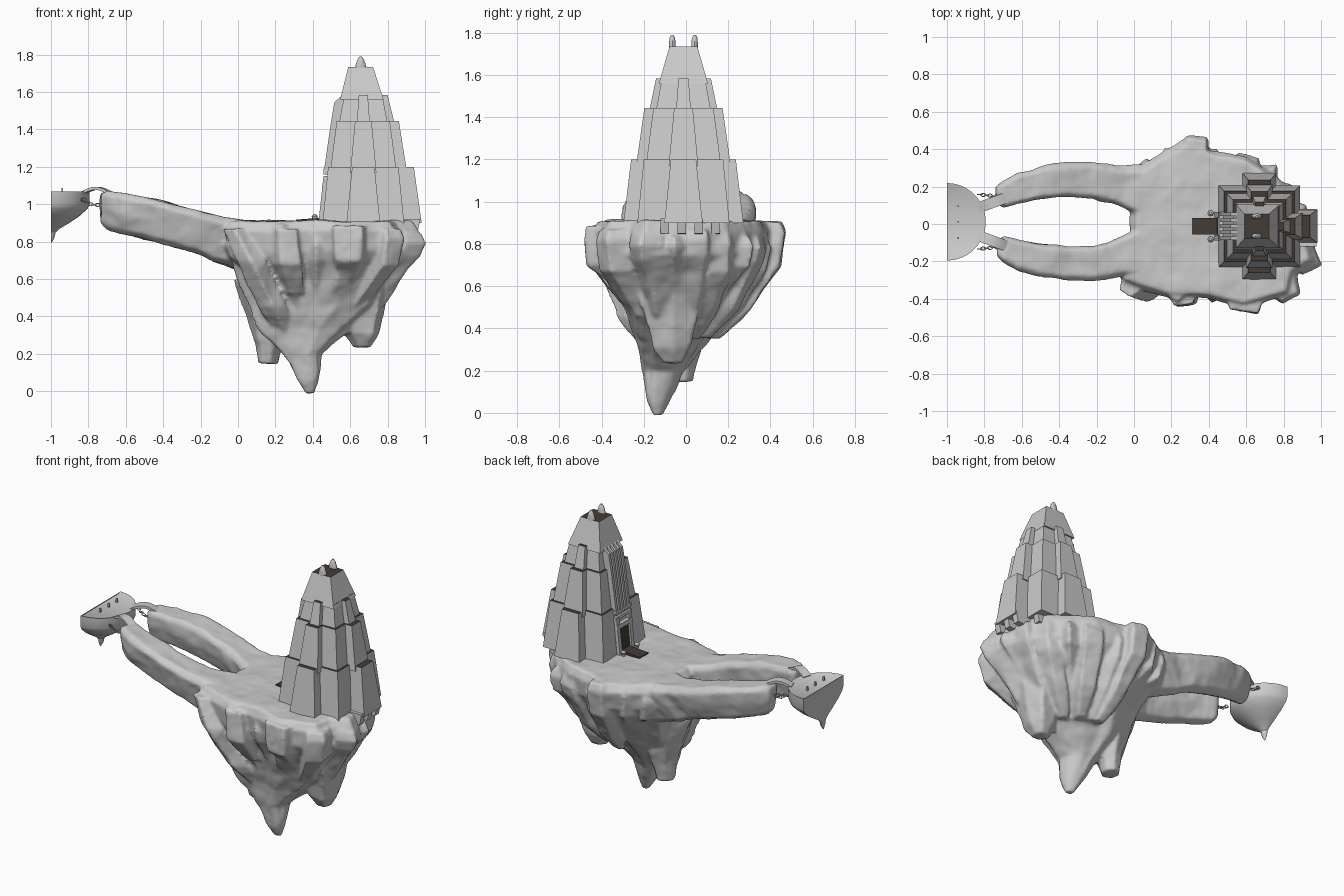
import bpy, bmesh, random
from math import sin, cos, pi
from mathutils import Vector

if "Cube" in bpy.data.objects:
    bpy.data.objects.remove(bpy.data.objects["Cube"])

random.seed(11)
dark = bpy.data.materials.new("dark_brown")
dark.diffuse_color = (0.06, 0.045, 0.035, 1)
dark.use_nodes = True
dark.node_tree.nodes["Principled BSDF"].inputs["Base Color"].default_value = dark.diffuse_color


def finish(name, bm, smooth=None):
    bmesh.ops.recalc_face_normals(bm, faces=bm.faces)
    me = bpy.data.meshes.new(name)
    bm.to_mesh(me)
    bm.free()
    ob = bpy.data.objects.new(name, me)
    bpy.context.collection.objects.link(ob)
    if smooth:
        bpy.context.view_layer.objects.active = ob
        ob.select_set(True)
        bpy.ops.object.shade_smooth_by_angle(angle=smooth)
        ob.select_set(False)
    return ob


def loft(bm, rings):
    """Closed skin through rings with equal point counts; returns the end cap."""
    rows = [[bm.verts.new(p) for p in r] for r in rings]
    n = len(rows[0])
    for a, b in zip(rows, rows[1:]):
        for i in range(n):
            bm.faces.new((a[i], a[(i + 1) % n], b[(i + 1) % n], b[i]))
    bm.faces.new(rows[0][::-1])
    return bm.faces.new(rows[-1])


def slab(bm, prof, y0, y1):
    """x-z profile extruded along y."""
    return loft(bm, [[(x, y, z) for x, z in prof] for y in (y0, y1)])


def box(bm, x0, x1, y0, y1, z0, z1):
    slab(bm, [(x0, z0), (x1, z0), (x1, z1), (x0, z1)], y0, y1)


def chunk(bm, stations, n=7, wob=0.2):
    """Irregular rock column through (x, y, z, radius) stations."""
    k = [1 + random.uniform(-wob, wob) for _ in range(n)]
    o = random.uniform(0, 6)
    loft(bm, [[(x + r * k[i] * cos(o + 2 * pi * i / n), y + r * k[i] * sin(o + 2 * pi * i / n), z)
               for i in range(n)] for x, y, z, r in stations])


# ---- floating rock: lofted core, hanging spikes, rim boulders and two arms, fused by remesh
rock = bmesh.new()
outline = [(-.01, 0), (0, .2), (.01, .3), (.14, .39), (.3, .48), (.4, .42), (.62, .38), (.76, .3),
           (.86, .2), (.93, .06), (.97, -.08), (1, -.2), (.89, -.27), (.87, -.39), (.62, -.46),
           (.43, -.41), (.17, -.4), (-.07, -.32), (0, -.15)]
levels = [(.91, -.04, .93, -.42, .43), (.86, -.08, .96, -.45, .46), (.75, -.06, .98, -.43, .44),
          (.6, -.01, .87, -.34, .32), (.46, .05, .79, -.28, .2), (.34, .1, .62, -.24, .1),
          (.2, .24, .45, -.21, .0), (.06, .32, .43, -.18, -.08), (-.012, .36, .41, -.16, -.11)]
loft(rock, [[(x0 + (x + .07) / 1.07 * (x1 - x0), y0 + (y + .46) / .94 * (y1 - y0), z)
             for x, y in outline] for z, x0, x1, y0, y1 in levels])
chunk(rock, [(.14, -.02, .6, .17), (.16, -.02, .4, .12), (.17, -.02, .25, .08), (.16, -.02, .15, .055)])
chunk(rock, [(.67, -.05, .6, .19), (.68, -.06, .42, .13), (.67, -.06, .31, .1), (.67, -.06, .235, .05)], 6)
# front crags: diagonal ridge and square blocks
chunk(rock, [(-.02, -.33, .87, .06), (.07, -.34, .7, .075), (.19, -.25, .45, .075), (.25, -.18, .32, .04)], 5)
chunk(rock, [(.6, -.36, .885, .14), (.6, -.37, .7, .12), (.58, -.27, .58, .06)], 5, .1)
chunk(rock, [(.25, -.36, .87, .09), (.27, -.36, .68, .09), (.3, -.26, .52, .06)], 5, .1)
for i, (x, y) in enumerate(outline[2:-1]):
    cx, cy = .42, -.05
    f = lambda t: (cx + (x - cx) * t, cy + (y - cy) * t)
    r = random.uniform(.07, .115)
    t = 1 - r / Vector((x - cx, y - cy)).length * .95
    zt, zm, zb = random.uniform(.82, .905), random.uniform(.66, .74), random.uniform(.38, .5)
    chunk(rock, [(*f(t - .02), zt, r * .9), (*f(t), zt - .05, r), (*f(t * .95), zm, r * .95),
                 (*f(t * .68), zb + .1, r * .75), (*f(t * .4), zb - .04, r * .4)], 5, .15)
# arms: (x, inner y, outer y, bottom z, top z)
arm = [(.2, .02, .36, .6, .905), (.05, .03, .31, .62, .91), (-.06, .085, .305, .67, .925), (-.13, .115, .315, .69, .94),
       (-.22, .135, .325, .735, .965), (-.36, .14, .325, .77, 1.005), (-.5, .125, .305, .81, 1.04),
       (-.62, .1, .27, .84, 1.06), (-.7, .08, .225, .86, 1.07), (-.735, .1, .195, .9, 1.055)]
for s in (1, -1):
    rings = []
    for x, a, b, z0, z1 in arm:
        j = random.uniform(-.06, .06)
        w, h = b - a, z1 - z0
        sec = [(.1, 1), (.85, 1), (1, .87), (.92 + j, .5), (.75, .12), (.5, 0), (.22, .1), (.06 + j, .5), (0, .87)]
        rings.append([(x, s * (a + w * u) + (.005 if s > 0 else .02), z0 + h * v) for u, v in sec])
    loft(rock, rings)
island = finish("floating_rock", rock)
m = island.modifiers.new("fuse", 'REMESH')
m.mode, m.voxel_size, m.use_smooth_shade = 'VOXEL', .011, True
tex = bpy.data.textures.new("rock_noise", 'CLOUDS')
tex.noise_scale = .2
m = island.modifiers.new("weather", 'DISPLACE')
m.texture, m.strength, m.mid_level = tex, .03, .5
m = island.modifiers.new("soften", 'SMOOTH')
m.factor, m.iterations = .5, 3

# ---- stepped tower: tiers with a cross plan, the arm on the approach side left off
TX, TY = .67, -.012


def cross(z, ax, ay, b, c):
    half = [(ax, c), (b, c), (b, b), (c, b), (c, ay), (-c, ay), (-c, b), (-b, b)]
    pts = half + [(x, -y) for x, y in half[::-1]]
    return [(TX + x, TY + y, z) for x, y in pts]


def square(z, r, cx):
    return [(cx + x * r, TY + y * r, z) for x, y in ((-1, -1), (1, -1), (1, 1), (-1, 1))]


tiers = [("lower_tier", cross(.90, .312, .284, .218, .09), cross(1.2, .27, .248, .188, .06)),
         ("second_tier", cross(1.17, .234, .224, .178, .07), cross(1.445, .19, .185, .142, .044)),
         ("third_tier", cross(1.42, .17, .164, .132, .036), cross(1.583, .13, .13, .102, .024)),
         ("top_tier", square(1.56, .116, .662), square(1.735, .066, .656))]
for name, lo, hi in tiers:
    bm = bmesh.new()
    loft(bm, [lo, hi]).material_index = 1
    ob = finish(name, bm)
    ob.data.materials.append(None)
    ob.data.materials.append(dark)

# twin horns on the summit
bm = bmesh.new()
for y in (-.053, .053):
    loft(bm, [[(.656 + rx * cos(i * pi / 5), TY + y + ry * sin(i * pi / 5), z) for i in range(10)]
              for z, rx, ry in ((1.72, .032, .016), (1.75, .026, .016), (1.775, .016, .014), (1.79, .006, .006))])
finish("summit_horns", bm, .7)

# facade on the approach side: ribs, backing panel and crossbars
bm = bmesh.new()
for i in range(5):
    y = TY + (i - 2) * .032
    slab(bm, [(.457, 1.16), (.497, 1.44), (.515, 1.545), (.56, 1.585), (.63, 1.585), (.63, 1.16)], y - .009, y + .009)
slab(bm, [(.47, 1.16), (.515, 1.44), (.535, 1.54), (.57, 1.57), (.63, 1.57), (.63, 1.16)], TY - .07, TY + .07)
for z in (1.13, 1.17):
    box(bm, .457, .52, TY - .08, TY + .08, z, z + .02)
finish("facade_ribs", bm)

# doorway
bm = bmesh.new()
for s in (-1, 1):
    slab(bm, [(.43, .9), (.5, .9), (.5, 1.14), (.456, 1.14)], TY + s * .062 - .014, TY + s * .062 + .014)
box(bm, .448, .5, TY - .075, TY + .075, 1.07, 1.1)
finish("door_frame", bm)
bm = bmesh.new()
slab(bm, [(.442, .9), (.48, .9), (.48, 1.07), (.46, 1.07)], TY - .048, TY + .048)
finish("door_recess", bm).data.materials.append(dark)
bm = bmesh.new()
slab(bm, [(.31, .9), (.45, .9), (.45, .928), (.31, .918)], TY - .043, TY + .043)
finish("entrance_ramp", bm).data.materials.append(dark)

# lamps beside the ramp
bm = bmesh.new()
for s in (-1, 1):
    x, y = .41, TY + s * .07
    loft(bm, [[(x + r * cos(i * pi / 4), y + r * sin(i * pi / 4), z) for i in range(8)]
              for z, r in ((.89, .012), (.92, .008), (.925, .014), (.937, .016), (.947, .006))])
finish("entrance_lamps", bm, .7)

# buttresses under the overhanging far side
bm = bmesh.new()
for y in (-.1, -.02, .06, .14):
    x = .975 if abs(y) < .11 else .88
    slab(bm, [(.8, .92), (x, .92), (x - .015, .85), (.8, .84)], y - .02, y + .02)
finish("tower_buttresses", bm)

# ---- half-round landing platform with hanging finial
PY, N = .012, 24
bm = bmesh.new()
prof = [(.19, 1.062), (.2, 1.068), (.207, 1.068), (.207, 1.0), (.195, .975), (.15, .935), (.09, .895),
        (.045, .868), (.025, .85), (.018, .82), (.004, .795)]
loft(bm, [[(-1 + r * cos(-pi / 2 + pi * i / N), PY + r * sin(-pi / 2 + pi * i / N), z)
           for i in range(N + 1)] for r, z in prof])
finish("landing_platform", bm, .6)
bm = bmesh.new()
for x, y in ((-.94, .095), (-.94, .012), (-.94, -.075)):
    box(bm, x - .005, x + .005, y - .005, y + .005, 1.05, 1.088)
finish("platform_posts", bm)

# arched bridges and chains from platform to arms
bridge, chain = bmesh.new(), bmesh.new()
for s in (-1, 1):
    rings = []
    for i in range(9):
        t = i / 8
        x, y, z = -.83 + .15 * t, PY + s * (.075 + .055 * t), 1.062 + .027 * sin(pi * t)
        rings.append([(x - s * .35 * u, y + u, z + v) for u, v in
                      ((-.027, -.012), (.027, -.012), (.027, .004), (-.027, .004))])
    loft(bridge, rings)
    for k in range(7):
        t = k / 6
        c = Vector((-.825 + .11 * t, PY + s * (.145 - .01 * t), 1.025 - .025 * sin(pi * t) - .01 * t))
        grid = []
        for a in range(10):
            row = []
            for b in range(5):
                ca, sa, tb = cos(a * pi / 5), sin(a * pi / 5), b * 2 * pi / 5
                u, v, w = (.013 + .003 * cos(tb)) * ca, (.008 + .003 * cos(tb)) * sa, .003 * sin(tb)
                row.append(chain.verts.new(c + Vector((u, v, w) if k % 2 else (u, w, v))))
            grid.append(row)
        for a in range(10):
            for b in range(5):
                p, q = grid[a], grid[(a + 1) % 10]
                chain.faces.new((p[b], q[b], q[(b + 1) % 5], p[(b + 1) % 5]))
finish("arched_bridges", bridge, .6)
finish("chains", chain, .9)
